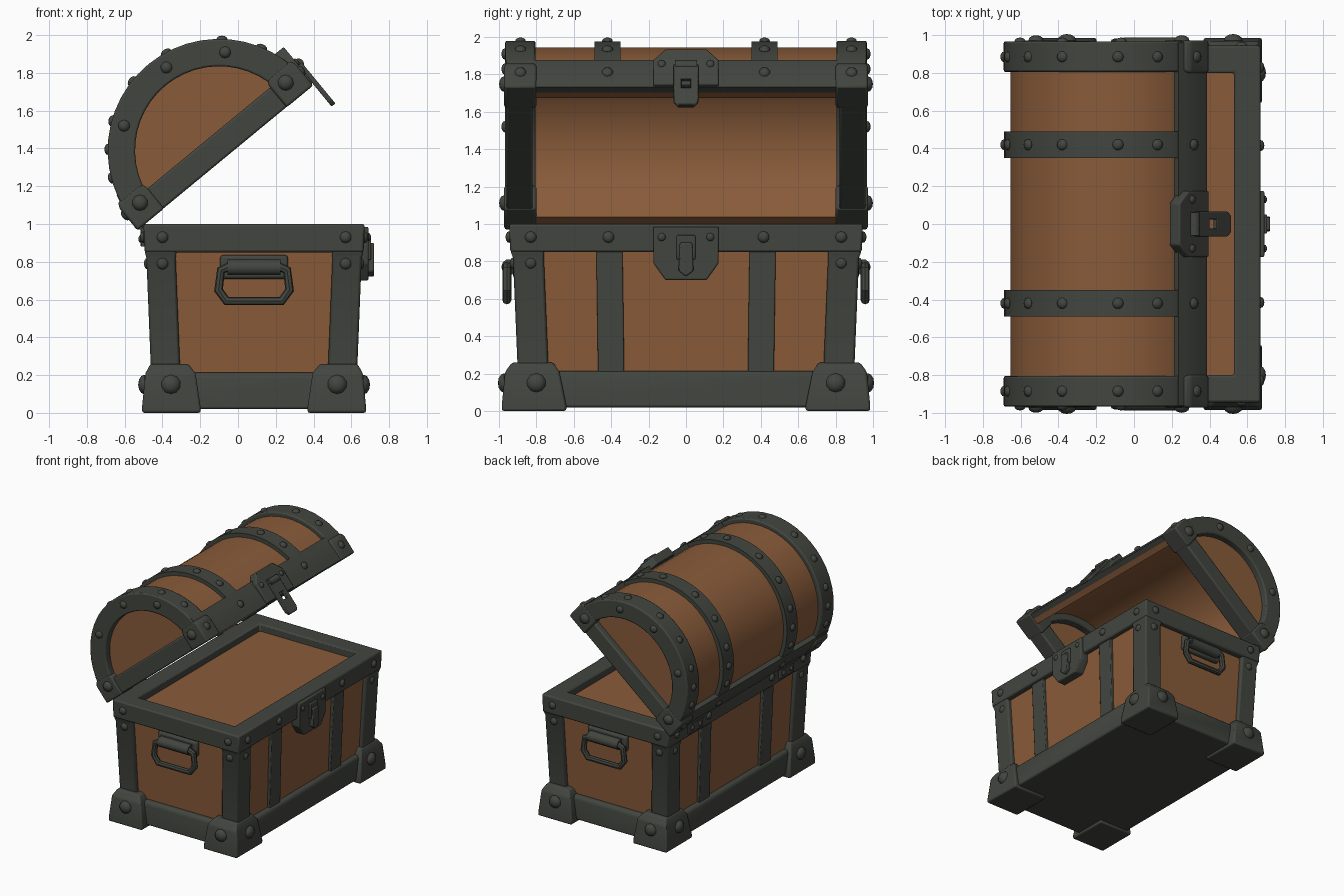
import bpy, bmesh, math
from mathutils import Matrix, Vector

if "Cube" in bpy.data.objects:
    bpy.data.objects.remove(bpy.data.objects["Cube"])

def material(name, rgb):
    m = bpy.data.materials.new(name)
    m.diffuse_color = (*rgb, 1)
    m.use_nodes = True
    m.node_tree.nodes["Principled BSDF"].inputs["Base Color"].default_value = m.diffuse_color
    return m

WOOD = material("brown_wood", (0.25, 0.105, 0.042))
IRON = material("dark_iron", (0.055, 0.060, 0.050))
I = Matrix.Identity(4)
CX = 0.085                                       # body centre in x
BODY = Matrix.Translation((CX, 0, 0))
LID = Matrix.Translation((-0.1, 0, 1.39)) @ Matrix.Rotation(math.radians(-39.5), 4, 'Y')
SIDE = Matrix.Rotation(math.radians(90), 4, 'Z')  # profile drawn in y-z, depth along -x

def finish(name, bm, mat, M=I, bevel=0):
    bmesh.ops.recalc_face_normals(bm, faces=bm.faces)
    bm.transform(M)
    me = bpy.data.meshes.new(name)
    bm.to_mesh(me)
    bm.free()
    me.materials.append(mat)
    ob = bpy.data.objects.new(name, me)
    bpy.context.collection.objects.link(ob)
    if bevel:
        b = ob.modifiers.new("bevel", 'BEVEL')
        b.width, b.segments, b.limit_method = bevel, 2, 'ANGLE'
    return ob

def loft(name, rects, mat, M=I, closed=False, bevel=0.012):
    """Skin rectangles (x0, x1, y0, y1, z) into a solid, or a ring if closed."""
    bm = bmesh.new()
    rings = [[bm.verts.new(p) for p in ((a, c, z), (b, c, z), (b, d, z), (a, d, z))]
             for a, b, c, d, z in rects]
    pairs = list(zip(rings, rings[1:]))
    if closed:
        pairs.append((rings[-1], rings[0]))
    else:
        bm.faces.new(rings[0])
        bm.faces.new(rings[-1])
    for r, s in pairs:
        for i in range(4):
            j = (i + 1) % 4
            bm.faces.new((r[i], r[j], s[j], s[i]))
    return finish(name, bm, mat, M, bevel)

def prism(name, pts, y0, y1, mat, M=I, bevel=0):
    """Extrude an x-z outline from y0 to y1."""
    bm = bmesh.new()
    n = len(pts)
    a = [bm.verts.new((x, y0, z)) for x, z in pts]
    b = [bm.verts.new((x, y1, z)) for x, z in pts]
    bm.faces.new(a)
    bm.faces.new(b)
    for i in range(n):
        j = (i + 1) % n
        bm.faces.new((a[i], a[j], b[j], b[i]))
    return finish(name, bm, mat, M, bevel)

def arc(r, a0, a1, skirt=-0.045):
    n = max(3, round((a1 - a0) / 7.5))
    pts = []
    for i in range(n + 1):
        t = math.radians(a0 + (a1 - a0) * i / n)
        pts.append((r * math.cos(t), r * math.sin(t)))
    if a0 == 0:
        pts.insert(0, (r, skirt))
    if a1 == 180:
        pts.append((-r, skirt))
    return pts

def arch(name, ro, ri, y0, y1, mat, a0=0, a1=180, bevel=0):
    return prism(name, arc(ro, a0, a1) + arc(ri, a0, a1)[::-1], y0, y1, mat, LID, bevel)

def circle(cx, cz, r, n=10):
    return [(cx + r * math.cos(i * math.tau / n), cz + r * math.sin(i * math.tau / n)) for i in range(n)]

rivets = bmesh.new()
def rivet(pos, normal, r, M=I):
    rot = Vector(normal).to_track_quat('Z', 'Y').to_matrix().to_4x4()
    bmesh.ops.create_uvsphere(rivets, u_segments=10, v_segments=6, radius=r,
        matrix=M @ Matrix.Translation(pos) @ rot @ Matrix.Diagonal((1, 1, 0.65, 1)))

def box2(hx, hy, z):
    return (-hx, hx, -hy, hy, z)

# ---- body: wood block, base band, rim, straps
loft("body_wood", [box2(.51, .865, .05), box2(.54, .895, .94)], WOOD, BODY)
loft("base_band", [box2(.555, .915, .02), box2(.555, .915, .195), box2(.54, .90, .215)], IRON, BODY)
loft("top_rim", [box2(.58, .94, .85), box2(.585, .945, 1.0), box2(.445, .80, 1.0), box2(.445, .80, .85)],
     IRON, BODY, closed=True)
for s, tag in ((-1, "front"), (1, "back")):
    loft("body_strap_" + tag, [(-.537, .537, s*.40-.07, s*.40+.07, .19),
                               (-.562, .562, s*.41-.07, s*.41+.07, .90)], IRON, BODY, bevel=.006)

# ---- corner posts, feet and their rivets
def corner(sx, sy, ox, oy, lx, ly, z):
    xs, ys = sorted((sx*ox, sx*(ox-lx))), sorted((sy*oy, sy*(oy-ly)))
    return (*xs, *ys, z)

for sx in (-1, 1):
    for sy in (-1, 1):
        loft("corner_post", [corner(sx, sy, .543, .897, .155, .165, .15),
                             corner(sx, sy, .57, .925, .155, .165, .82),
                             corner(sx, sy, .58, .94, .17, .18, .86)], IRON, BODY)
        loft("corner_foot", [corner(sx, sy, .593, .985, .31, .345, 0),
                             corner(sx, sy, .593, .985, .31, .345, .03),
                             corner(sx, sy, .575, .967, .265, .29, .21),
                             corner(sx, sy, .548, .93, .20, .22, .26)], IRON, BODY)
        rivet((sx*.44, sy*.972, .15), (0, sy, 0), .052, BODY)
        rivet((sx*.58, sy*.80, .15), (sx, 0, 0), .052, BODY)
        for z, e in ((.93, .945), (.79, .923)):
            rivet((sx*.485, sy*e, z), (0, sy, 0), .031, BODY)
            rivet((sx*(e-.36), sy*.83, z), (sx, 0, 0), .031, BODY)
        rivet((sx*.585, sy*.415, .93), (sx, 0, 0), .031, BODY)

# ---- side handles
for s, tag in ((-1, "front"), (1, "back")):
    y = sorted((s*.88, s*.925))
    loft("handle_plate_" + tag, [(-.18, .18, *y, .71), (-.18, .18, *y, .835)], IRON, BODY, bevel=.015)
    prism("handle_barrel_" + tag, circle(s*.945, .77, .043),
          -.14, .14, IRON, BODY @ Matrix.Rotation(math.radians(-90), 4, 'Z') @ Matrix.Diagonal((-1, 1, 1, 1)))
    half = [(.13, .775), (.175, .755), (.188, .65), (.145, .592)]
    path = half + [(-x, z) for x, z in half[::-1]]
    cu = bpy.data.curves.new("handle_ring_" + tag, 'CURVE')
    cu.dimensions, cu.bevel_depth, cu.bevel_resolution = '3D', .024, 2
    sp = cu.splines.new('POLY')
    sp.points.add(len(path) - 1)
    for p, (x, z) in zip(sp.points, path):
        p.co = (x + CX, s * .958, z, 1)
    sp.use_cyclic_u = True
    cu.materials.append(IRON)
    ob = bpy.data.objects.new("handle_ring_" + tag, cu)
    bpy.context.collection.objects.link(ob)
    bpy.ops.object.select_all(action='DESELECT')
    ob.select_set(True)
    bpy.context.view_layer.objects.active = ob
    bpy.ops.object.convert(target='MESH')

# ---- body lock: plate, staple, latch
prism("lock_plate", [(-.175, .985), (.175, .985), (.175, .79), (.11, .70), (-.11, .70), (-.175, .79)],
      -.69, -.61, IRON, SIDE, .008)
prism("lock_staple", [(-.05, .94), (.05, .94), (.05, .81), (-.05, .81)], -.705, -.68, IRON, SIDE, .006)
prism("lock_latch", [(-.033, .90), (.033, .90), (.04, .75), (0, .72), (-.04, .75)], -.72, -.68, IRON, SIDE, .006)
for s in (-1, 1):
    rivet((.69, s*.13, .93), (1, 0, 0), .022)

# ---- lid: wooden shell and end panels
arch("lid_shell", .555, .50, -.90, .90, WOOD)
for s, tag in ((-1, "front"), (1, "back")):
    prism("lid_end_panel_" + tag, arc(.52, 0, 180, 0), *sorted((s*.87, s*.91)), WOOD, LID)
    # iron end arch, lower end rim, middle band
    ys = sorted((s*.805, s*.967))
    arch("lid_end_arch_" + tag, .59, .445, *ys, IRON, bevel=.01)
    loft("lid_end_rim_" + tag, [(-.585, .585, *sorted((s*.82, s*.96)), -.05),
                                (-.585, .585, *sorted((s*.82, s*.96)), .085)], IRON, LID)
    arch("lid_middle_band_" + tag, .587, .54, *sorted((s*.35, s*.49)), IRON, 10, 170)
    # rivets over the bands and on the end faces
    for a in (28, 49, 79, 102, 125, 140, 155):
        c, q = math.cos(math.radians(a)), math.sin(math.radians(a))
        for y in (.42, .885):
            rivet((.588*c, s*y, .588*q), (c, 0, q), .03, LID)
    for a in (47, 83, 126):
        rivet((.52*math.cos(math.radians(a)), s*.967, .52*math.sin(math.radians(a))), (0, s, 0), .031, LID)
    # lid corner plates
    for e in (-1, 1):
        loft("lid_corner_plate", [(*sorted((e*.42, e*.603)), *sorted((s*.80, s*.972)), -.052),
                                  (*sorted((e*.42, e*.603)), *sorted((s*.80, s*.972)), .10),
                                  (*sorted((e*.44, e*.585)), *sorted((s*.81, s*.966)), .13)], IRON, LID)
        rivet((e*.50, s*.972, .052), (0, s, 0), .042, LID)
        rivet((e*.60, s*.885, .05), (e, 0, 0), .032, LID)
        rivet((e*.59, s*.42, .06), (e, 0, 0), .03, LID)

# ---- lid long edges
arch("lid_front_edge", .592, .548, -.96, .96, IRON, 0, 16)
arch("lid_back_edge", .592, .548, -.96, .96, IRON, 164, 180)

# ---- lid hasp: plate, knuckle, slotted tongue
HASP = LID @ SIDE
prism("hasp_plate", [(-.175, -.04), (.175, -.04), (.175, .13), (.11, .205), (-.11, .205), (-.175, .13)],
      -.612, -.54, IRON, HASP, .008)
prism("hasp_knuckle", circle(.615, .085, .03), -.06, .06, IRON, LID)
for s in (-1, 1):
    loft("hasp_tongue_rail", [(.607, .633, *sorted((s*.025, s*.066)), -.17),
                              (.607, .633, *sorted((s*.025, s*.066)), .08)], IRON, LID, bevel=.005)
    rivet((.612, s*.13, .10), (1, 0, 0), .022, LID)
prism("hasp_tongue_tip", [(-.066, -.08), (.066, -.08), (.066, -.17), (.045, -.20), (-.045, -.20), (-.066, -.17)],
      -.633, -.607, IRON, HASP, .005)
prism("hasp_tongue_top", [(-.066, -.02), (.066, -.02), (.066, .08), (-.066, .08)], -.633, -.607, IRON, HASP, .005)

# ---- back hinges
for s, tag in ((-1, "front"), (1, "back")):
    prism("hinge_barrel_" + tag, circle(-.525, .995, .026), s*.6-.11, s*.6+.11, IRON)
    loft("hinge_leaf_" + tag, [(-.515, -.48, s*.6-.09, s*.6+.09, .88),
                               (-.515, -.48, s*.6-.09, s*.6+.09, 1.0)], IRON, bevel=.005)
    for d in (-.05, .05):
        rivet((-.515, s*.6+d, .92), (-1, 0, 0), .02)

finish("rivets", rivets, IRON)

# ---- smooth shading with sharp edges kept
bpy.ops.object.select_all(action='DESELECT')
for ob in bpy.context.scene.objects:
    if ob.type == 'MESH':
        ob.select_set(True)
        bpy.context.view_layer.objects.active = ob
bpy.ops.object.shade_smooth_by_angle(angle=math.radians(40))
